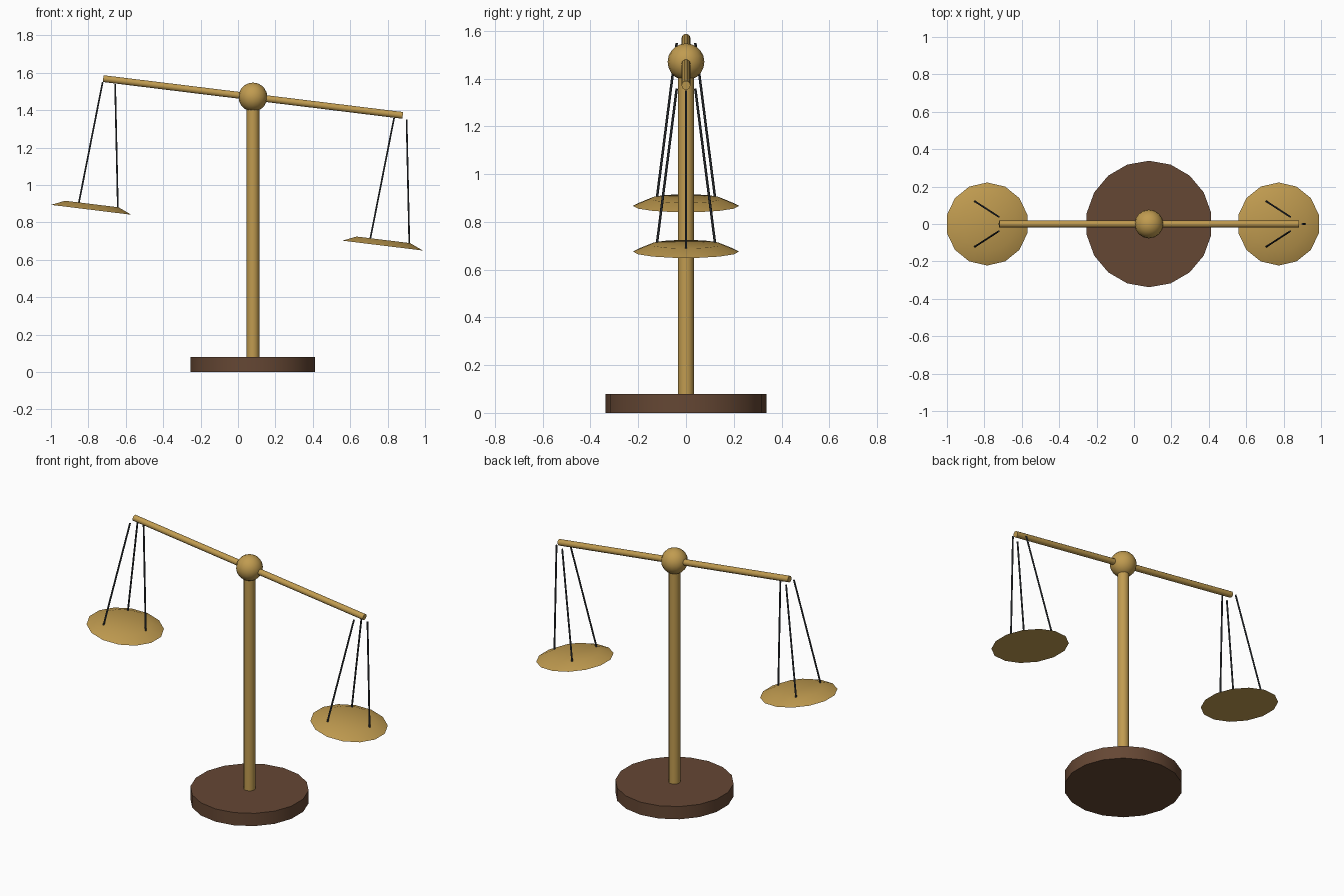
import bpy
from math import radians, cos, sin, tau
from mathutils import Matrix, Vector

cube = bpy.data.objects.get("Cube")
if cube:
    bpy.data.objects.remove(cube, do_unlink=True)


def material(name, color):
    mat = bpy.data.materials.new(name)
    mat.use_nodes = True
    mat.diffuse_color = (*color, 1)
    mat.node_tree.nodes["Principled BSDF"].inputs["Base Color"].default_value = (*color, 1)
    return mat


BRASS = material("brass", (0.53, 0.33, 0.08))
WOOD = material("dark wood", (0.13, 0.063, 0.034))
STEEL = material("dark steel", (0.042, 0.048, 0.056))


def finish(name, mat):
    obj = bpy.context.object
    obj.name = name
    obj.data.materials.append(mat)
    bpy.ops.object.shade_smooth_by_angle(angle=radians(40))
    return obj


def frustum(name, start, end, r1, r2, sides, mat):
    """Round part running from start to end, with a radius at each end."""
    start, end = Vector(start), Vector(end)
    axis = end - start
    turn = Matrix.Identity(3)
    if abs(axis.normalized().z) < 0.9999:
        turn = Vector((0, 0, 1)).rotation_difference(axis).to_matrix()
    bpy.ops.mesh.primitive_cone_add(vertices=sides, radius1=r1, radius2=r2, depth=axis.length)
    obj = finish(name, mat)
    obj.matrix_world = Matrix.Translation((start + end) / 2) @ turn.to_4x4()
    return obj


# Stand
PIVOT = Vector((0.08, 0, 1.47))
frustum("base", (0.08, 0, 0), (0.08, 0, 0.08), 0.338, 0.338, 18, WOOD)
frustum("column", (0.08, 0, 0.08), PIVOT, 0.034, 0.034, 12, BRASS)
bpy.ops.mesh.primitive_uv_sphere_add(segments=16, ring_count=10, radius=0.077, location=PIVOT)
finish("pivot_ball", BRASS)

# Balance, built level around the pivot and then tilted as one piece
ARM = 0.785
parts = [frustum("beam", (-0.807, 0, 0), (0.807, 0, 0), 0.019, 0.019, 10, BRASS)]
for side, label in ((-1, "right"), (1, "left")):
    x = side * ARM
    parts.append(frustum(f"{label}_pan", (x, 0, -0.704), (x, 0, -0.673),
                         0.222, 0.148, 14, BRASS))
    for i in range(3):
        out = Vector((cos(i * tau / 3), sin(i * tau / 3), 0))
        top = Vector((x, 0, -0.02)) + out * 0.045
        bottom = Vector((x, 0, -0.675)) + out * 0.14
        parts.append(frustum(f"{label}_hanger_{i + 1}", bottom, top, 0.0052, 0.0052, 6, STEEL))

tilt = Matrix.Translation(PIVOT) @ Matrix.Rotation(radians(7), 4, "Y")
for part in parts:
    part.matrix_world = tilt @ part.matrix_basis
